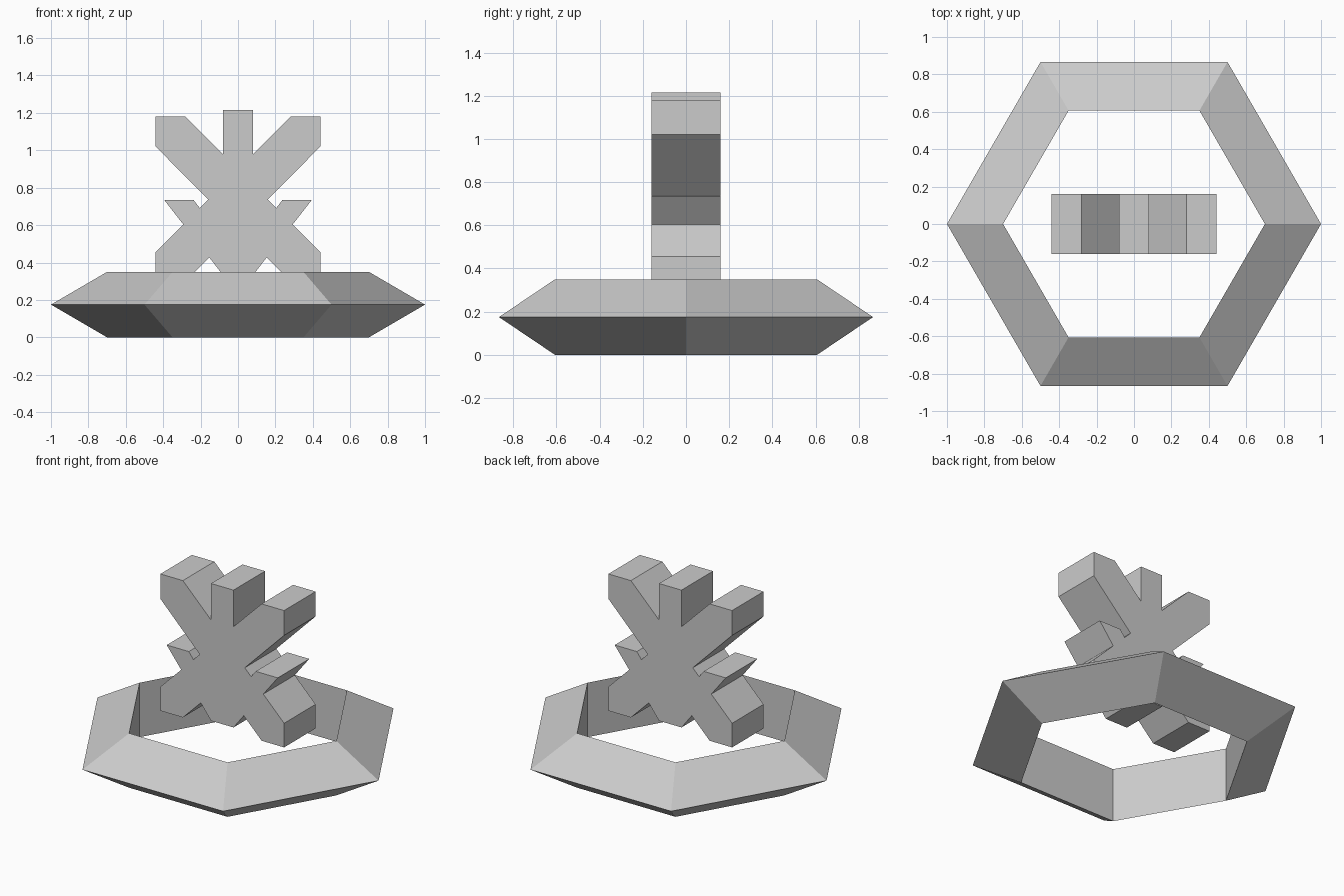
import bpy, bmesh, math

if "Cube" in bpy.data.objects:
    bpy.data.objects.remove(bpy.data.objects["Cube"])


def finish(name, bm):
    bmesh.ops.recalc_face_normals(bm, faces=bm.faces)
    mesh = bpy.data.meshes.new(name)
    bm.to_mesh(mesh)
    bm.free()
    obj = bpy.data.objects.new(name, mesh)
    bpy.context.collection.objects.link(obj)
    return obj


# Hexagonal ring: triangular section (radius, z) swept round six corners
section = [(1.0, 0.175), (0.7, 0.35), (0.7, 0.0)]
sides = 6
bm = bmesh.new()
loops = []
for i in range(sides):
    a = math.tau * i / sides
    loops.append([bm.verts.new((r * math.cos(a), r * math.sin(a), z)) for r, z in section])
for i in range(sides):
    a, b = loops[i], loops[(i + 1) % sides]
    for j in range(3):
        k = (j + 1) % 3
        bm.faces.new((a[j], b[j], b[k], a[k]))
finish("base_ring", bm)

# Star slab: right half of the outline (x, z), top to bottom, mirrored in x
half = [(0.08, 1.215), (0.08, 0.98), (0.28, 1.18), (0.44, 1.18), (0.44, 1.02),
        (0.16, 0.737), (0.205, 0.692), (0.238, 0.735), (0.395, 0.735),
        (0.292, 0.603), (0.44, 0.455), (0.44, 0.30), (0.28, 0.30),
        (0.153, 0.427), (0.08, 0.332)]
outline = half + [(-x, z) for x, z in reversed(half)]
depth = 0.16
bm = bmesh.new()
face = bm.faces.new([bm.verts.new((x, -depth, z)) for x, z in outline])
result = bmesh.ops.extrude_face_region(bm, geom=[face], use_keep_orig=True)
moved = [v for v in result["geom"] if isinstance(v, bmesh.types.BMVert)]
bmesh.ops.translate(bm, verts=moved, vec=(0, 2 * depth, 0))
finish("star_emblem", bm)
